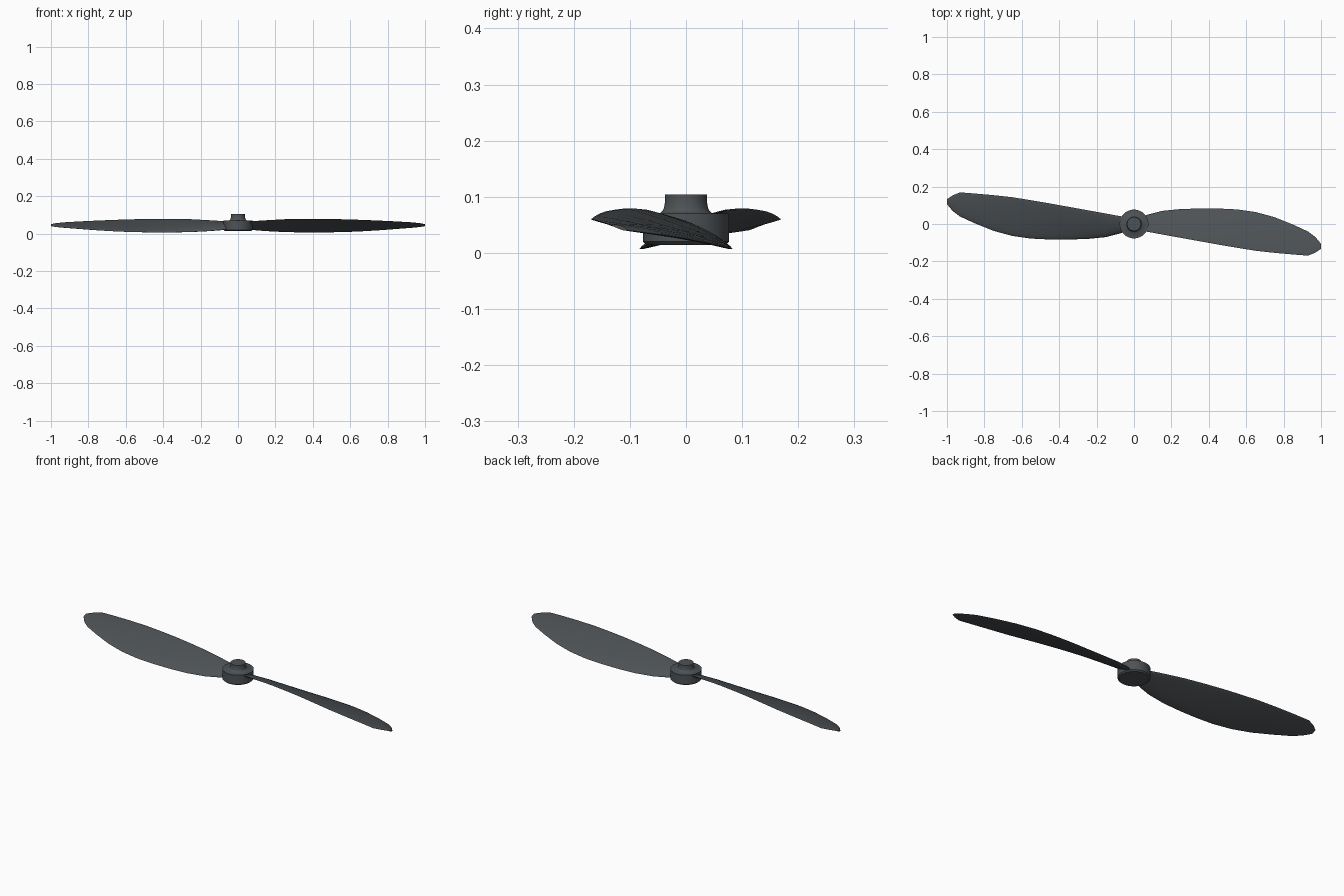
import bpy, bmesh, math

if "Cube" in bpy.data.objects:
    bpy.data.objects.remove(bpy.data.objects["Cube"])

mat = bpy.data.materials.new("dark_grey")
mat.diffuse_color = (0.075, 0.085, 0.092, 1)
mat.use_nodes = True
mat.node_tree.nodes["Principled BSDF"].inputs["Base Color"].default_value = mat.diffuse_color


def make_object(name, bm):
    bmesh.ops.recalc_face_normals(bm, faces=bm.faces)
    mesh = bpy.data.meshes.new(name)
    bm.to_mesh(mesh)
    bm.free()
    obj = bpy.data.objects.new(name, mesh)
    bpy.context.collection.objects.link(obj)
    mesh.materials.append(mat)
    bpy.ops.object.select_all(action='DESELECT')
    bpy.context.view_layer.objects.active = obj
    obj.select_set(True)
    bpy.ops.object.shade_smooth_by_angle(angle=math.radians(40))
    return obj


def bridge(bm, a, b):
    n = len(a)
    for i in range(n):
        j = (i + 1) % n
        bm.faces.new((a[i], a[j], b[j], b[i]))


# Blade stations: x, low edge (y, z), high edge (y, z), thickness
STATIONS = [
    (0.03, 0.035, 0.025, -0.035, 0.060, 0.022),
    (0.08, 0.052, 0.021, -0.043, 0.066, 0.020),
    (0.15, 0.070, 0.015, -0.056, 0.071, 0.018),
    (0.25, 0.080, 0.009, -0.074, 0.077, 0.016),
    (0.35, 0.083, 0.007, -0.092, 0.079, 0.014),
    (0.45, 0.083, 0.007, -0.110, 0.079, 0.013),
    (0.55, 0.078, 0.008, -0.127, 0.077, 0.012),
    (0.65, 0.064, 0.012, -0.143, 0.074, 0.012),
    (0.75, 0.037, 0.018, -0.154, 0.070, 0.011),
    (0.85, -0.003, 0.026, -0.163, 0.065, 0.011),
    (0.93, -0.040, 0.032, -0.169, 0.060, 0.010),
    (0.97, -0.070, 0.036, -0.153, 0.056, 0.009),
    (1.00, -0.106, 0.041, -0.133, 0.050, 0.007),
]


def blade(name, sign):
    bm = bmesh.new()
    rings = []
    half = 10
    for x, y0, z0, y1, z1, t in STATIONS:
        dy, dz = y1 - y0, z1 - z0
        chord = math.hypot(dy, dz)
        ny, nz = dz / chord, -dy / chord      # upward normal of the chord
        ring = []
        for i in range(2 * half):
            a = math.pi * i / half
            u = (1 - math.cos(a)) / 2
            # thick rounded low edge tapering to the high edge, slight camber
            h = 0.5 * t * math.sin(a) * (1.15 - 0.5 * u) + 0.10 * t * math.sin(math.pi * u)
            y, z = y0 + dy * u + ny * h, z0 + dz * u + nz * h
            ring.append(bm.verts.new((sign * x, sign * y, z)))
        rings.append(ring)
    for a, b in zip(rings, rings[1:]):
        bridge(bm, a, b)
    bm.faces.new(rings[0])
    bm.faces.new(rings[-1])
    return make_object(name, bm)


blade("right_blade", 1)
blade("left_blade", -1)

# Lathed hub with filleted shaft collar
profile = [(0.070, 0.014), (0.077, 0.020), (0.077, 0.070), (0.046, 0.071),
           (0.0415, 0.075), (0.039, 0.081), (0.0375, 0.090), (0.037, 0.104)]
bm = bmesh.new()
N = 48
rings = [[bm.verts.new((r * math.cos(2 * math.pi * i / N),
                        r * math.sin(2 * math.pi * i / N), z)) for i in range(N)]
         for r, z in profile]
for a, b in zip(rings, rings[1:]):
    bridge(bm, a, b)
bm.faces.new(rings[0])
bm.faces.new(rings[-1])
make_object("hub", bm)
